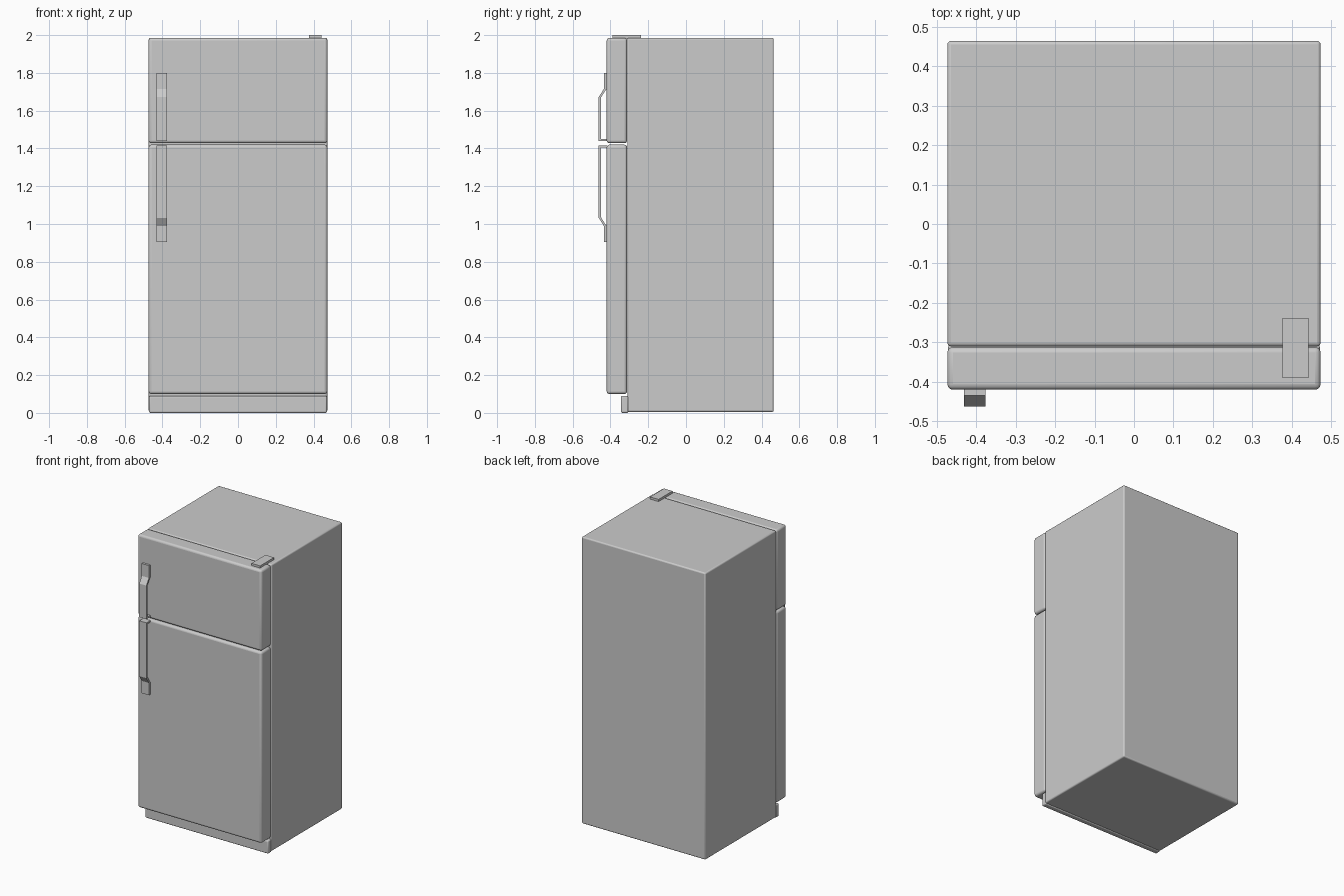
import bpy, bmesh

if "Cube" in bpy.data.objects:
    bpy.data.objects.remove(bpy.data.objects["Cube"])


def finish(name, bm, bevel=0.0, segments=3):
    bmesh.ops.recalc_face_normals(bm, faces=bm.faces)
    mesh = bpy.data.meshes.new(name)
    bm.to_mesh(mesh)
    bm.free()
    ob = bpy.data.objects.new(name, mesh)
    bpy.context.collection.objects.link(ob)
    if bevel:
        mod = ob.modifiers.new("Bevel", 'BEVEL')
        mod.width = bevel
        mod.segments = segments
        mod.limit_method = 'ANGLE'
        bpy.context.view_layer.objects.active = ob
        ob.select_set(True)
        bpy.ops.object.shade_smooth_by_angle()
        ob.select_set(False)
    return ob


def box(name, lo, hi, bevel=0.0, segments=3):
    bm = bmesh.new()
    bmesh.ops.create_cube(bm, size=1)
    for v in bm.verts:
        for i in range(3):
            v.co[i] = lo[i] if v.co[i] < 0 else hi[i]
    return finish(name, bm, bevel, segments)


def handle(name, z_end, z_bend, z_grip, z_tip):
    """Flat strap handle: side profile (y, z) extruded along x."""
    d = 1 if z_tip > z_end else -1
    t = 0.011
    outer = [(-0.435, z_end), (-0.435, z_bend), (-0.462, z_grip), (-0.462, z_tip)]
    inner = [(-0.418, z_tip), (-0.418, z_tip - d * t), (-0.462 + t, z_tip - d * t),
             (-0.462 + t, z_grip + d * 0.004), (-0.435 + t, z_bend + d * 0.004),
             (-0.418, z_bend), (-0.418, z_end)]
    bm = bmesh.new()
    face = bm.faces.new([bm.verts.new((-0.431, y, z)) for y, z in outer + inner])
    ext = bmesh.ops.extrude_face_region(bm, geom=[face])
    for v in ext["geom"]:
        if isinstance(v, bmesh.types.BMVert):
            v.co.x = -0.376
    return finish(name, bm)


W = 0.473

# Cabinet
box("cabinet", (-W, -0.31, 0.005), (W, 0.464, 1.985), 0.009)

# Doors
box("freezer_door", (-W, -0.42, 1.428), (W, -0.312, 1.985), 0.014)
box("fridge_door", (-W, -0.42, 0.1), (W, -0.312, 1.42), 0.014)

# Kick plate under the lower door
box("kick_plate", (-W + 0.002, -0.344, 0.0), (W - 0.002, -0.305, 0.09), 0.008)

# Top hinge cover
box("hinge_cover", (0.376, -0.39, 1.98), (0.442, -0.238, 2.0))

# Handles
handle("freezer_handle", 1.80, 1.715, 1.672, 1.44)
handle("fridge_handle", 0.905, 0.99, 1.033, 1.415)
